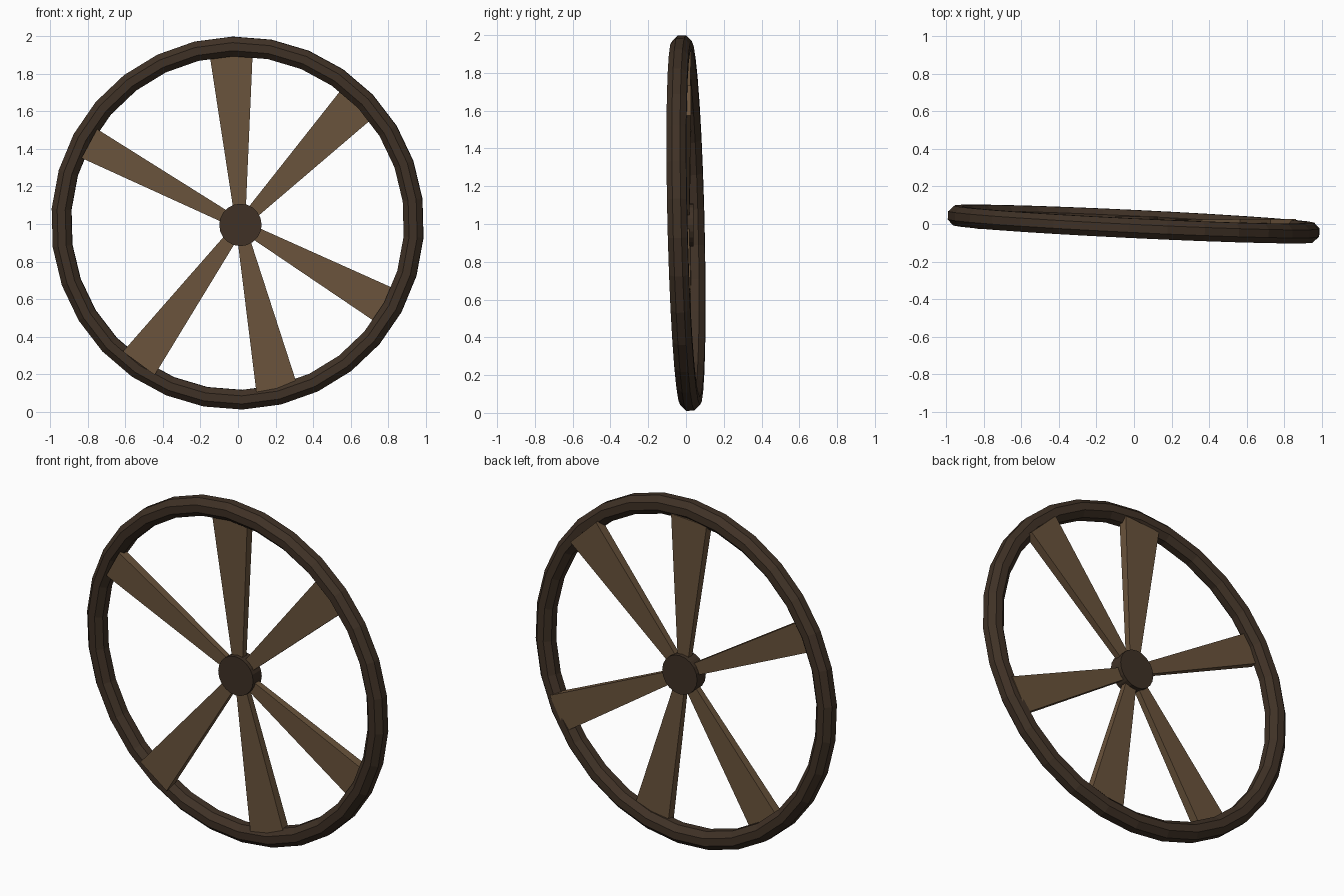
import bpy, bmesh, math
from mathutils import Matrix, Vector

if "Cube" in bpy.data.objects:
    bpy.data.objects.remove(bpy.data.objects["Cube"])


def material(name, rgb):
    m = bpy.data.materials.new(name)
    m.diffuse_color = (*rgb, 1)
    m.use_nodes = True
    m.node_tree.nodes["Principled BSDF"].inputs["Base Color"].default_value = m.diffuse_color
    return m


dark = material("dark_wood", (0.05, 0.031, 0.019))
light = material("light_wood", (0.145, 0.088, 0.045))


def finish(name, bm, mat):
    bmesh.ops.recalc_face_normals(bm, faces=bm.faces)
    me = bpy.data.meshes.new(name)
    bm.to_mesh(me)
    bm.free()
    me.materials.append(mat)
    ob = bpy.data.objects.new(name, me)
    bpy.context.collection.objects.link(ob)
    return ob


# Rim: faceted ring with an eight-sided section, leaning slightly off the spoke plane
SEG, SIDES, MAJOR, MINOR = 30, 8, 0.942, 0.0565
normal = Vector((0.048, 1, 0.024)).normalized()
tilt = Vector((0, 1, 0)).rotation_difference(normal).to_matrix().to_4x4()
bm = bmesh.new()
rings = []
for i in range(SEG):
    a = math.radians(91.5) + 2 * math.pi * i / SEG
    ring = []
    for j in range(SIDES):
        b = 2 * math.pi * (j + 0.5) / SIDES
        r = MAJOR + MINOR * math.cos(b)
        ring.append(bm.verts.new((r * math.cos(a), MINOR * math.sin(b), r * math.sin(a))))
    rings.append(ring)
for i in range(SEG):
    p, q = rings[i], rings[(i + 1) % SEG]
    for j in range(SIDES):
        k = (j + 1) % SIDES
        bm.faces.new((p[j], p[k], q[k], q[j]))
bm.transform(Matrix.Translation((-0.002, 0, 1.005)) @ tilt)
finish("rim", bm, dark)

# Hub: short round drum
HUB = Vector((0.013, 0, 0.995))
bm = bmesh.new()
bmesh.ops.create_cone(bm, cap_ends=True, segments=20, radius1=0.113, radius2=0.113, depth=0.08,
                      matrix=Matrix.Translation(HUB) @ Matrix.Rotation(math.pi / 2, 4, 'X'))
finish("hub", bm, dark)

# Spokes: flat wedges that widen and thicken toward the rim (angle, outer width)
SPOKES = [(93.1, 0.23), (46.1, 0.23), (-29.1, 0.21), (-77.5, 0.225), (-126.3, 0.21), (151.7, 0.175)]
for n, (angle, width) in enumerate(SPOKES, 1):
    bm = bmesh.new()
    bmesh.ops.create_cube(bm, size=1)
    for v in bm.verts:
        outer = v.co.x > 0
        v.co.x = 0.915 if outer else 0.05
        v.co.y *= 0.052 if outer else 0.034
        v.co.z *= width if outer else 0.06
    bm.transform(Matrix.Translation(HUB) @ Matrix.Rotation(-math.radians(angle), 4, 'Y'))
    finish(f"spoke_{n}", bm, light)
